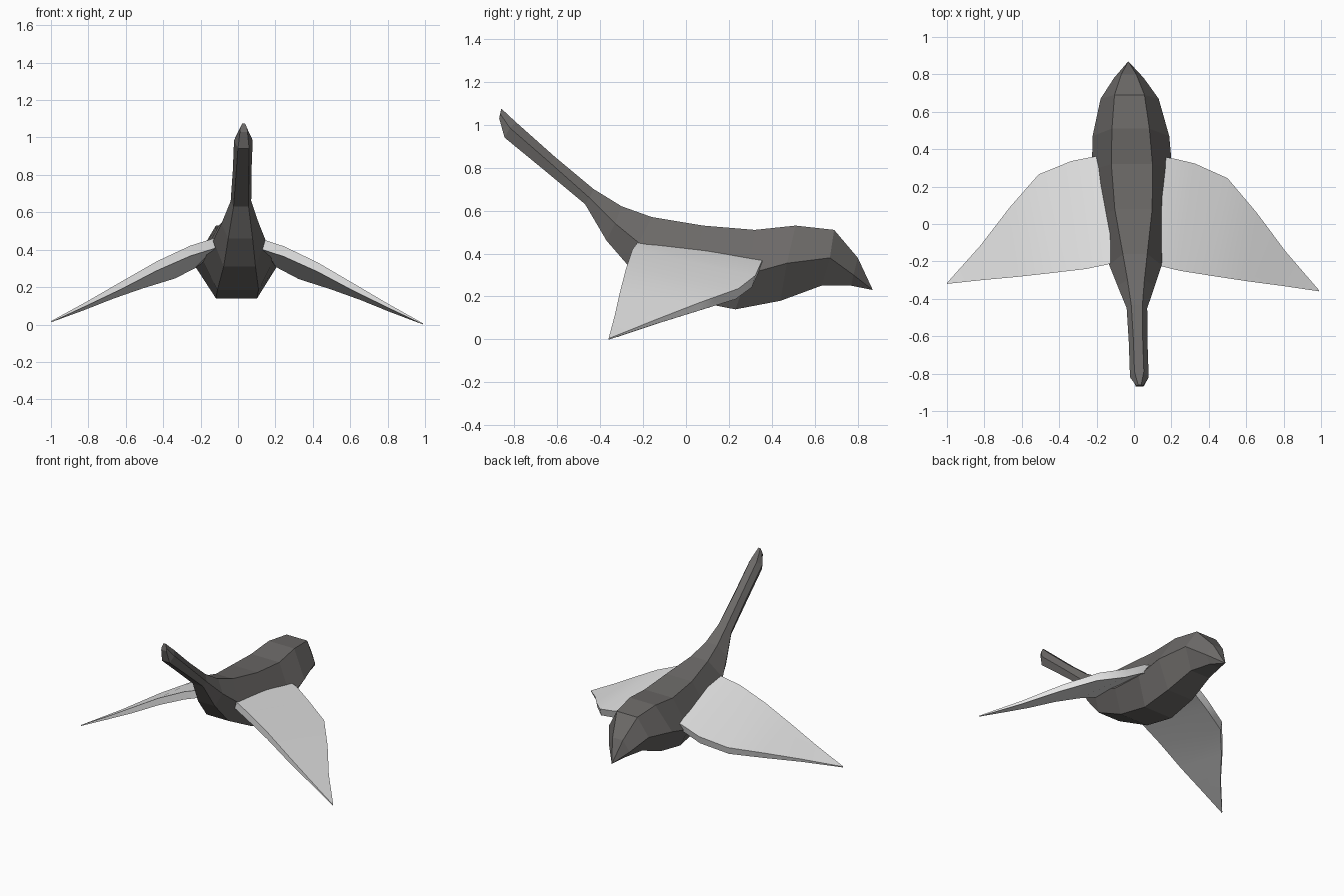
import bpy, bmesh

if "Cube" in bpy.data.objects:
    bpy.data.objects.remove(bpy.data.objects["Cube"])


def material(name, rgb):
    m = bpy.data.materials.new(name)
    m.diffuse_color = (*rgb, 1)
    m.use_nodes = True
    m.node_tree.nodes["Principled BSDF"].inputs["Base Color"].default_value = m.diffuse_color
    return m


def loft(name, rings, mat, ends=True):
    """Skin a list of equally sized closed rings."""
    bm = bmesh.new()
    rows = [[bm.verts.new(p) for p in ring] for ring in rings]
    n = len(rows[0])
    for a, b in zip(rows, rows[1:]):
        for i in range(n):
            j = (i + 1) % n
            bm.faces.new((a[i], a[j], b[j], b[i]))
    if ends:
        bm.faces.new(rows[0])
        bm.faces.new(rows[-1])
    bmesh.ops.remove_doubles(bm, verts=bm.verts, dist=0.0005)
    bmesh.ops.recalc_face_normals(bm, faces=bm.faces)
    mesh = bpy.data.meshes.new(name)
    bm.to_mesh(mesh)
    bm.free()
    obj = bpy.data.objects.new(name, mesh)
    bpy.context.collection.objects.link(obj)
    mesh.materials.append(mat)
    return obj


dark = material("dark grey", (0.15, 0.143, 0.138))
light = material("light grey", (0.8, 0.8, 0.8))

# Body: six-sided sections as (y, z, half width) of top, middle and bottom edges
sections = [
    ((.87, .23, 0), (.87, .23, 0), (.87, .23, 0)),
    ((.80, .38, .04), (.78, .30, .08), (.77, .25, .04)),
    ((.69, .51, .08), (.67, .38, .155), (.63, .25, .075)),
    ((.51, .53, .10), (.47, .355, .205), (.44, .18, .10)),
    ((.32, .51, .11), (.29, .305, .215), (.23, .14, .11)),
    ((.08, .53, .10), (.03, .335, .185), (0, .185, .11)),
    ((-.16, .57, .065), (-.22, .45, .14), (-.24, .31, .085)),
    ((-.30, .62, .045), (-.33, .54, .10), (-.37, .46, .065)),
    ((-.43, .70, .03), (-.45, .66, .055), (-.47, .63, .04)),
    ((-.61, .85, .025), (-.63, .82, .05), (-.65, .78, .035)),
    ((-.79, 1.01, .025), (-.82, .985, .05), (-.845, .94, .03)),
    ((-.86, 1.075, .008), (-.865, 1.05, .018), (-.87, 1.03, .02)),
]


def body_ring(section):
    top, mid, low = section
    half = [(w, y, z) for y, z, w in (top, mid, low)]
    ring = half + [(-w, y, z) for w, y, z in reversed(half)]
    return [(x - 0.035 * y, y, z) for x, y, z in ring]  # slight turn


loft("body", [body_ring(s) for s in sections], dark)

# Wings: front edge point, back edge point, thickness, from root to tip
stations = [
    ((.08, -.20, .475), (.10, .37, .385), .055),
    ((.14, -.22, .455), (.215, .355, .36), .055),
    ((.25, -.245, .42), (.33, .33, .30), .055),
    ((.43, -.27, .335), (.505, .255, .24), .05),
    ((.62, -.295, .225), (.66, .075, .175), .04),
    ((.80, -.315, .12), (.815, -.13, .095), .022),
    ((.995, -.34, .012), (.995, -.335, .012), .006),
]


def wing_ring(station, side):
    (fx, fy, fz), (bx, by, bz), t = station
    ring = [(fx, fy, fz), (bx, by, bz), (bx, by - t * .3, bz - t), (fx, fy, fz - t)]
    return [(side * x - .005, y - .02 * side * x, z - .006 * side * x) for x, y, z in ring]


for side, name in ((1, "right_wing"), (-1, "left_wing")):
    wing = loft(name, [wing_ring(s, side) for s in stations], light)
    bpy.ops.object.select_all(action='DESELECT')
    wing.select_set(True)
    bpy.context.view_layer.objects.active = wing
    bpy.ops.object.shade_smooth_by_angle(angle=0.6)
